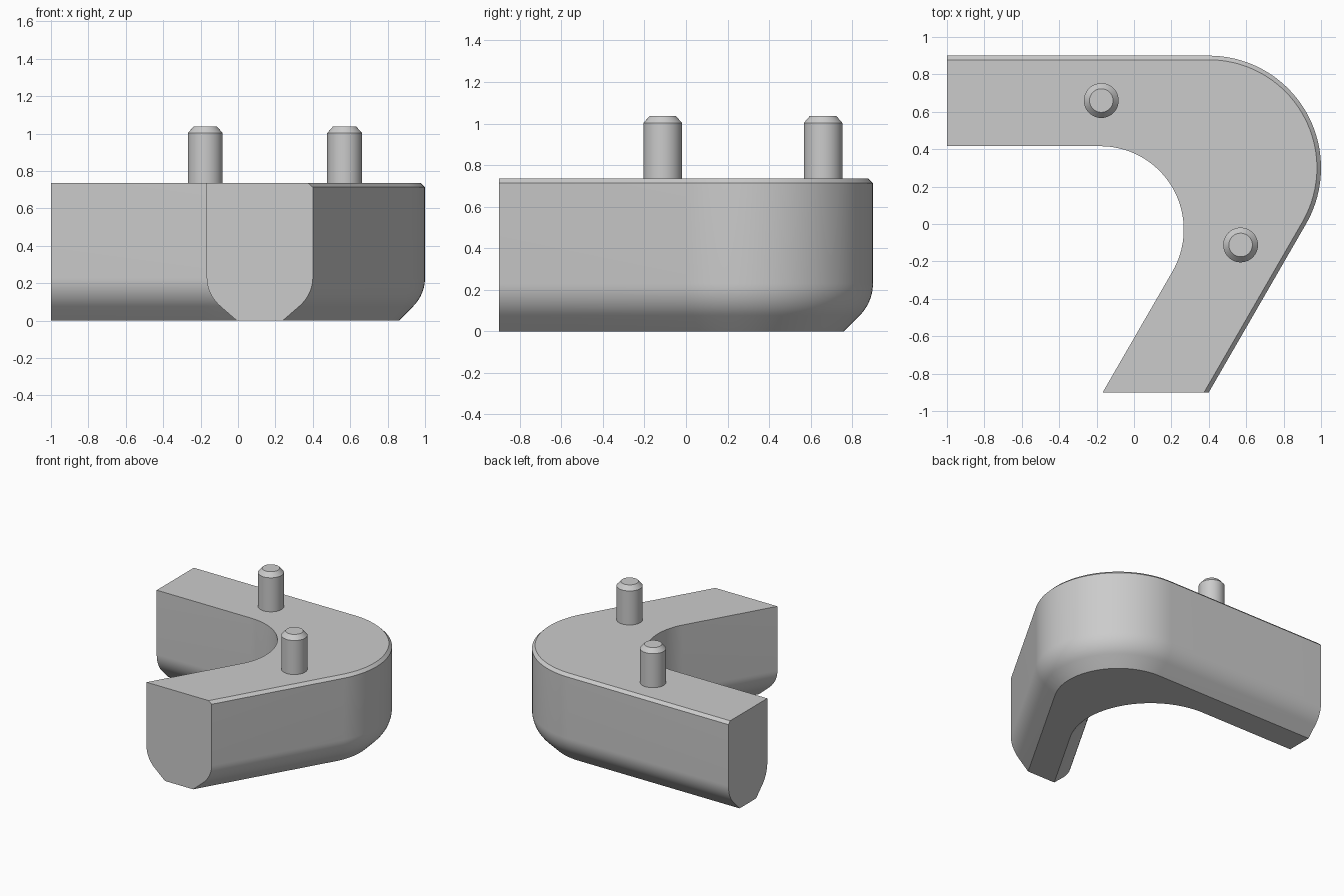
import bpy, bmesh
from math import sin, cos, tan, radians, pi

cube = bpy.data.objects.get("Cube")
if cube:
    bpy.data.objects.remove(cube, do_unlink=True)

grey = bpy.data.materials.new("plain grey")
grey.use_nodes = True
grey.diffuse_color = (0.6, 0.6, 0.6, 1)
grey.node_tree.nodes["Principled BSDF"].inputs["Base Color"].default_value = grey.diffuse_color

HEIGHT, END_X, END_Y = 0.735, -1.0, -0.9
BEND = radians(-30)
STEPS = 40


def outline(cx, cy, r):
    """Straight arm, arc round the bend, then slanted arm cut square to y."""
    pts = [(END_X, cy + r)]
    for i in range(STEPS + 1):
        a = pi / 2 + (BEND - pi / 2) * i / STEPS
        pts.append((cx + r * cos(a), cy + r * sin(a)))
    x, y = pts[-1]
    pts.append((x - (y - END_Y) * tan(-BEND), END_Y))
    return pts


def finish(bm, name):
    bmesh.ops.recalc_face_normals(bm, faces=bm.faces)
    mesh = bpy.data.meshes.new(name)
    bm.to_mesh(mesh)
    bm.free()
    obj = bpy.data.objects.new(name, mesh)
    bpy.context.collection.objects.link(obj)
    mesh.materials.append(grey)
    bpy.ops.object.select_all(action="DESELECT")
    obj.select_set(True)
    bpy.context.view_layer.objects.active = obj
    bpy.ops.object.shade_smooth_by_angle(angle=radians(30))
    return obj


# Lower side profile as (inset, z): flat chamfer running into a rounded flank
CHAMFER, ROUND = 0.076, 0.217
lower = [(CHAMFER + ROUND * (1 - cos(pi / 4)), 0)]
for i in range(11):
    a = pi / 4 * (1 - i / 10)
    lower.append((ROUND * (1 - cos(a)),
                  CHAMFER + ROUND * (sin(pi / 4) - sin(a)) + 0.0))

# Bent body: cross-section loops skinned along the two edge outlines
outer = lower + [(0, HEIGHT - 0.022), (0.022, HEIGHT)]
inner = lower + [(0, HEIGHT)]
rails = [(outline(0.4, 0.3, 0.6 - d), z) for d, z in outer]
rails += [(outline(-0.18, -0.03, 0.446 + d), z) for d, z in reversed(inner)]
bm = bmesh.new()
loops = [[bm.verts.new((*pts[s], z)) for pts, z in rails] for s in range(STEPS + 3)]
for a, b in zip(loops, loops[1:]):
    for i in range(len(a)):
        j = (i + 1) % len(a)
        bm.faces.new((a[i], a[j], b[j], b[i]))
bm.faces.new(loops[0])
bm.faces.new(loops[-1])
finish(bm, "bent_body")


# Locating pins with chamfered tips
def pin(name, x, y):
    sides = 48
    bm = bmesh.new()
    rings = [[bm.verts.new((r * cos(2 * pi * k / sides), r * sin(2 * pi * k / sides), z))
              for k in range(sides)]
             for r, z in ((0.093, HEIGHT - 0.01), (0.093, 1.003), (0.063, 1.037))]
    for a, b in zip(rings, rings[1:]):
        for k in range(sides):
            n = (k + 1) % sides
            bm.faces.new((a[k], a[n], b[n], b[k]))
    bm.faces.new(rings[0])
    bm.faces.new(rings[-1])
    finish(bm, name).location = (x, y, 0)


pin("rear_pin", -0.175, 0.66)
pin("side_pin", 0.57, -0.112)
